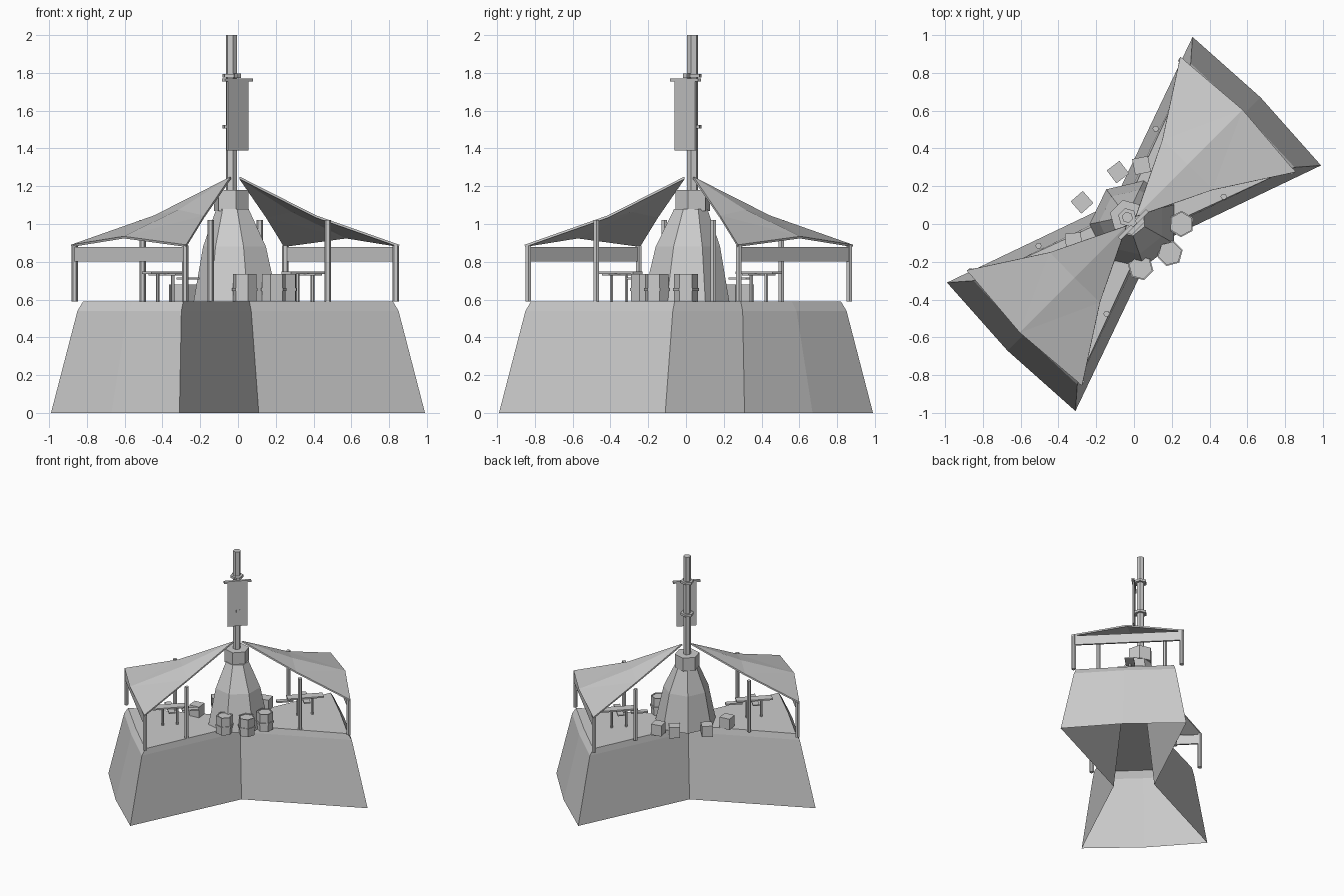
import bpy, bmesh, math
from mathutils import Matrix, Vector

cube = bpy.data.objects.get("Cube")
if cube:
    bpy.data.objects.remove(cube, do_unlink=True)

grey = bpy.data.materials.new("light_grey")
grey.use_nodes = True
grey.diffuse_color = (0.6, 0.6, 0.6, 1)
grey.node_tree.nodes["Principled BSDF"].inputs["Base Color"].default_value = (0.6, 0.6, 0.6, 1)

CX, CY = -0.015, 0.015      # centre of the roofs and posts
PX, PY = -0.035, 0.035      # mast axis
DECK = 0.59
DIAG = math.pi / 4


def finish(name, bm, fix_normals=True):
    if fix_normals:
        bmesh.ops.recalc_face_normals(bm, faces=bm.faces)
    mesh = bpy.data.meshes.new(name)
    bm.to_mesh(mesh)
    bm.free()
    mesh.materials.append(grey)
    obj = bpy.data.objects.new(name, mesh)
    bpy.context.collection.objects.link(obj)
    return obj


def bridge(bm, rings):
    """Skin a list of vertex rings that run counter-clockwise."""
    for low, high in zip(rings, rings[1:]):
        n = len(low)
        for i in range(n):
            j = (i + 1) % n
            bm.faces.new((low[i], low[j], high[j], high[i]))


def lathe(name, sides, x, y, profile, turn=0.0):
    """Faceted solid of revolution from (radius, height) pairs."""
    bm = bmesh.new()
    rings = []
    for r, z in profile:
        angles = [turn + math.tau * i / sides for i in range(sides)]
        rings.append([bm.verts.new((x + r * math.cos(a), y + r * math.sin(a), z)) for a in angles])
    bridge(bm, rings)
    bm.faces.new(rings[0][::-1])
    bm.faces.new(rings[-1])
    return finish(name, bm)


def box(name, centre, size, turn=0.0):
    bm = bmesh.new()
    bmesh.ops.create_cube(bm, size=1)
    place = Matrix.Translation(centre) @ Matrix.Rotation(turn, 4, 'Z')
    bm.transform(place @ Matrix.Diagonal((*size, 1)))
    return finish(name, bm)


# Bow-tie plinth, open underneath, with a bevelled upper rim
bm = bmesh.new()
rings = []
for far, near, mid, waist, z in ((0.99, 0.31, 0.67, 0.11, 0),
                                 (0.85, 0.30, 0.585, 0.07, 0.54),
                                 (0.82, 0.29, 0.56, 0.06, DECK)):
    half = [(far, near), (mid, mid), (near, far), (-waist, waist)]
    outline = half + [(-x, -y) for x, y in half]
    rings.append([bm.verts.new((x, y, z)) for x, y in outline])
bridge(bm, rings)
top = rings[-1]
bm.faces.new([top[7]] + top[0:4])
bm.faces.new(top[3:8])
finish("plinth", bm, fix_normals=False)

# Central tower, its collar and the mast
bm = bmesh.new()
rings = []
for r, shift, z in ((0.235, 0.0, DECK), (0.175, -0.01, 0.88), (0.09, -0.025, 1.08)):
    angles = [0.45 + math.tau * i / 7 for i in range(7)]
    rings.append([bm.verts.new((shift + r * math.cos(a), r * math.sin(a) - shift, z)) for a in angles])
bridge(bm, rings)
bm.faces.new(rings[0][::-1])
bm.faces.new(rings[-1])
finish("tower", bm)
lathe("tower_collar", 6, PX, PY, [(0.095, 1.07), (0.095, 1.18)], DIAG)
lathe("mast", 6, PX, PY, [(0.03, 1.15), (0.03, 2.0)], DIAG)

# Hanging panel with its top rail and mast clamps
box("panel", (-0.003, -0.003, 1.575), (0.155, 0.012, 0.37), DIAG)
box("panel_rail", (-0.003, -0.003, 1.763), (0.21, 0.022, 0.016), DIAG)
for z in (1.515, 1.785):
    lathe("mast_clamp", 6, PX, PY, [(0.05, z - 0.01), (0.05, z + 0.01)], DIAG)
    box("clamp_arm", (-0.02, 0.02, z), (0.03, 0.075, 0.022), DIAG)

# Two opposite wings: roof, beam, posts and table
for side, s in (("back", 1), ("front", -1)):
    def at(x, y, z):
        return Vector((CX + s * x, CY + s * y, z))

    bm = bmesh.new()
    apex = bm.verts.new(at(0.025, 0.025, 1.25))
    inner = [bm.verts.new(at(*p)) for p in ((0.43, 0.165, 1.045), (0.3, 0.3, 1.075), (0.165, 0.43, 1.045))]
    outer = [bm.verts.new(at(*p)) for p in ((0.87, 0.26, 0.89), (0.59, 0.59, 0.935), (0.26, 0.87, 0.89))]
    for i in (0, 1):
        bm.faces.new((apex, inner[i], inner[i + 1]))
        a, b = (inner[i], inner[i + 1])
        c, d = (outer[i + 1], outer[i])
        if i == 0:
            bm.faces.new((a, d, c))
            bm.faces.new((a, c, b))
        else:
            bm.faces.new((a, d, b))
            bm.faces.new((b, d, c))
    roof = finish(side + "_roof", bm, fix_normals=False)
    solid = roof.modifiers.new("thickness", 'SOLIDIFY')
    solid.thickness = 0.012

    box(side + "_beam", at(0.56, 0.56, 0.84), (0.84, 0.014, 0.078), -DIAG)

    for x, y, z in ((0.85, 0.265, 0.885), (0.49, 0.13, 1.02)):
        for u, v in ((x, y), (y, x)):
            p = at(u, v, 0)
            lathe(side + "_post", 6, p.x, p.y, [(0.017, DECK), (0.017, z)])

    # Table with a lower bench plank
    box(side + "_table_top", at(0.37, 0.37, 0.742), (0.28, 0.07, 0.012), DIAG)
    box(side + "_table_cross", at(0.37, 0.37, 0.732), (0.2, 0.05, 0.01), -DIAG)
    box(side + "_bench", at(0.25, 0.27, 0.712), (0.13, 0.04, 0.012), DIAG)
    for t in (0.33, 0.41):
        p = at(t, t, 0)
        lathe(side + "_table_leg", 6, p.x, p.y, [(0.01, DECK), (0.01, 0.735)])

# Hexagonal barrels with a raised band
for x, y, turn in ((0.25, 0.0, 0.5), (0.19, -0.155, 0.25), (0.035, -0.23, 0.8)):
    lathe("barrel", 6, x, y, [(0.064, DECK), (0.064, 0.645), (0.07, 0.645), (0.07, 0.662),
                              (0.064, 0.662), (0.064, 0.735), (0.054, 0.735), (0.054, 0.73)], turn)

# Crates
for x, y, turn in ((-0.085, 0.275, 0.65), (-0.275, 0.115, 0.72), (0.04, 0.31, 0.2), (-0.32, -0.09, 0.1)):
    box("crate", (x, y, DECK + 0.045), (0.085, 0.085, 0.09), turn)
